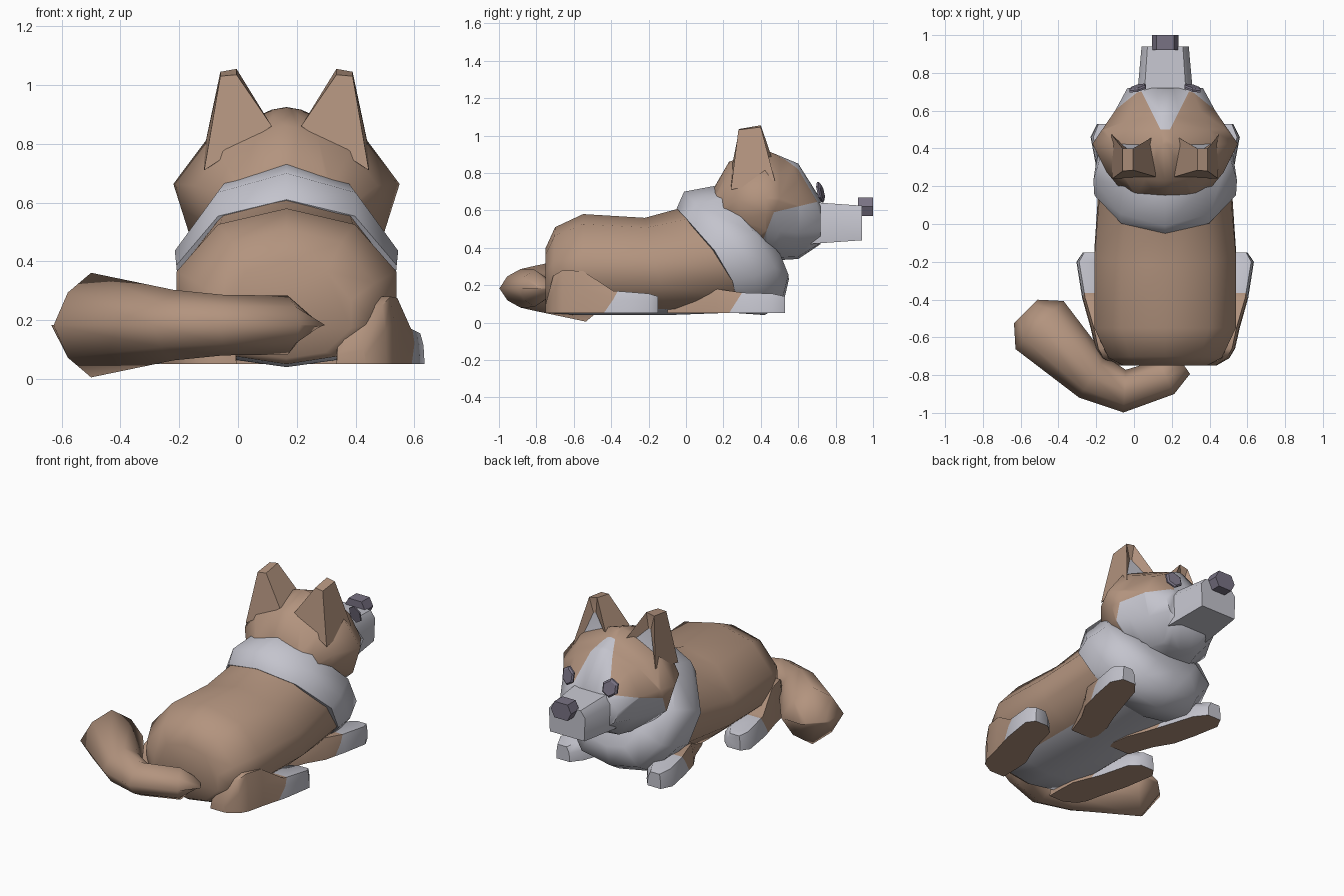
import bpy, bmesh, math
from mathutils import Vector

cube = bpy.data.objects.get("Cube")
if cube:
    bpy.data.objects.remove(cube, do_unlink=True)

CX = 0.165  # the body's middle plane; the tail swings out to one side


def material(name, rgb):
    m = bpy.data.materials.new(name)
    m.use_nodes = True
    m.diffuse_color = (*rgb, 1)
    m.node_tree.nodes["Principled BSDF"].inputs["Base Color"].default_value = (*rgb, 1)
    return m


TAN = material("tan fur", (0.45, 0.295, 0.21))
PALE = material("pale fur", (0.55, 0.55, 0.61))
DARK = material("dark nose", (0.19, 0.17, 0.23))


def loft(name, rings, mats, rule=None, cuts=(), angle=32, edit=None):
    """Skin closed rings, cut along planes, then colour faces by a rule."""
    bm = bmesh.new()
    rows = [[bm.verts.new(p) for p in ring] for ring in rings]
    n = len(rows[0])
    for a, b in zip(rows, rows[1:]):
        for i in range(n):
            j = (i + 1) % n
            bm.faces.new((a[i], a[j], b[j], b[i]))
    bm.faces.new(rows[0])
    bm.faces.new(rows[-1])
    bmesh.ops.remove_doubles(bm, verts=bm.verts, dist=0.0005)
    bmesh.ops.recalc_face_normals(bm, faces=bm.faces)
    for co, no in cuts:
        geom = bm.verts[:] + bm.edges[:] + bm.faces[:]
        bmesh.ops.bisect_plane(bm, geom=geom, plane_co=co, plane_no=no, dist=0.0005)
    bm.normal_update()
    if rule:
        for f in bm.faces:
            f.material_index = int(rule(f.calc_center_median(), f.normal))
    if edit:
        edit(bm)
    bmesh.ops.translate(bm, verts=bm.verts, vec=(CX, 0, 0))
    mesh = bpy.data.meshes.new(name)
    bm.to_mesh(mesh)
    bm.free()
    for m in mats:
        mesh.materials.append(m)
    ob = bpy.data.objects.new(name, mesh)
    bpy.context.collection.objects.link(ob)
    bpy.ops.object.select_all(action='DESELECT')
    ob.select_set(True)
    bpy.context.view_layer.objects.active = ob
    bpy.ops.object.shade_smooth_by_angle(angle=math.radians(angle))


def tilted(section, top, bottom, half):
    """Mirror a half section (u, v, forward) between a top and a bottom point."""
    def point(s, u, v, fwd):
        t = (v + 1) / 2
        return (s * u * half, bottom[0] + (top[0] - bottom[0]) * t + fwd,
                bottom[1] + (top[1] - bottom[1]) * t)
    right = [point(1, *p) for p in section]
    left = [point(-1, *p) for p in section[-2:0:-1]]
    return right + left


# Body with a pale belly
TORSO = [(0, 1, 0), (0.62, 0.8, 0), (1, 0.2, 0), (1, -0.38, 0), (0.6, -0.88, 0), (0, -1, 0)]
body = [((-0.75, 0.40), (-0.75, 0.07), 0.22), ((-0.70, 0.51), (-0.72, 0.05), 0.30),
        ((-0.55, 0.58), (-0.55, 0.04), 0.375), ((-0.22, 0.56), (-0.1, 0.04), 0.375),
        ((0.0, 0.62), (0.45, 0.06), 0.345)]
loft("body", [tilted(TORSO, *r) for r in body], [TAN, PALE],
     lambda c, n: n.z < -0.75 and c.y > -0.65, angle=58)

# Ruff around the neck and chest
RUFF = [(0, 1, 0), (0.62, 0.8, 0.02), (1, 0.2, 0.07), (0.95, -0.38, 0.07), (0.57, -0.88, 0.02), (0, -1, 0)]
ruff = [((-0.05, 0.61), (0.28, 0.05), 0.375), ((-0.01, 0.70), (0.42, 0.04), 0.38),
        ((0.15, 0.73), (0.52, 0.10), 0.34), ((0.18, 0.66), (0.55, 0.23), 0.21)]
loft("neck_ruff", [tilted(RUFF, *r) for r in ruff], [PALE], angle=58)

# Head with pale cheeks and forehead blaze
SKULL = [(0, 1, 0), (0.13, 0.97, 0), (0.7, 0.64, 0), (1, 0.12, 0),
         (0.86, -0.45, 0), (0.45, -0.95, 0), (0, -1, 0)]
head = [((0.12, 0.67), (0.17, 0.46), 0.20), ((0.23, 0.86), (0.33, 0.40), 0.31),
        ((0.42, 0.925), (0.43, 0.33), 0.385), ((0.60, 0.85), (0.60, 0.34), 0.265),
        ((0.72, 0.66), (0.72, 0.42), 0.2)]
cheek = (Vector((0, 0.47, 0.59)), Vector((0, 0.23, -0.09)))
brow = (Vector((0, 0.47, 0.59)), Vector((0, 0.06, -0.25)))
blaze = [(Vector((s * 0.05, 0.55, 0)), Vector((-s * 0.15, 0.075, 0))) for s in (1, -1)]
start = (Vector((0, 0.5, 0)), Vector((0, 1, 0)))


def inside(c, planes):
    return all((c - co).dot(no) > 0 for co, no in planes)


loft("head", [tilted(SKULL, *r) for r in head], [TAN, PALE],
     lambda c, n: inside(c, [cheek, brow]) or inside(c, blaze + [start]),
     [cheek, brow, start] + blaze, angle=62)

# Muzzle and nose
SNOUT = [(0, 1, 0), (0.75, 1, 0), (1, 0.55, 0), (0.95, -1, 0), (0, -1, 0)]
loft("muzzle", [tilted(SNOUT, (0.66, 0.645), (0.66, 0.42), 0.15),
                tilted(SNOUT, (0.94, 0.625), (0.94, 0.44), 0.125)], [PALE], angle=50)
HEX = [(0, 1, 0), (0.65, 1, 0), (1, 0, 0), (0.65, -1, 0), (0, -1, 0)]
loft("nose", [tilted(HEX, (y, 0.67), (y, 0.57), 0.07) for y in (0.92, 1.0)], [DARK])


def hollow_ear(bm):
    """Sink a pale panel into the forward side of the ear, short of the tip."""
    front = max(bm.faces, key=lambda f: f.normal.y)
    bmesh.ops.inset_individual(bm, faces=[front], thickness=0.034, depth=-0.035)
    front.material_index = 1
    for v in front.verts:
        if v.co.z > 0.95:
            v.co += Vector((0, 0.02, -0.06))


# Legs: each ring is x, y, top height and half width
def leg(name, s, rings, cut):
    out = []
    for x, y, top, w in rings:
        mid = 0.05 + (top - 0.05) * 0.6
        out.append([(s * (x + u * w), y, z) for u, z in
                    ((-1, 0.05), (1, 0.05), (0.96, mid), (0.84, top), (-0.55, top), (-0.95, mid))])
    loft(name, out, [TAN, PALE],
         lambda c, n: inside(c, [cut]) and n.z > -0.9, [cut], angle=50)


HIND = [(0.22, -0.75, 0.10, 0.05), (0.255, -0.71, 0.25, 0.085), (0.27, -0.66, 0.28, 0.10),
        (0.285, -0.55, 0.275, 0.11), (0.34, -0.39, 0.17, 0.10), (0.38, -0.20, 0.155, 0.09),
        (0.39, -0.15, 0.14, 0.045)]
FORE = [(0.13, -0.10, 0.09, 0.08), (0.17, 0.05, 0.15, 0.095), (0.225, 0.16, 0.18, 0.105),
        (0.265, 0.30, 0.16, 0.10), (0.305, 0.46, 0.155, 0.09), (0.315, 0.53, 0.14, 0.045)]
SLANT = Vector((0, 0.11, -0.07))

for side, s in (("left", 1), ("right", -1)):
    leg(side + "_hind_leg", s, HIND, (Vector((0, -0.44, 0.05)), SLANT))
    leg(side + "_front_leg", s, FORE, (Vector((0, 0.23, 0.05)), SLANT))

    # Ear
    base = [(0.28, 0.24, 0.71), (0.05, 0.25, 0.86), (0.05, 0.47, 0.85), (0.285, 0.475, 0.76)]
    tip = [(0.225, 0.28, 1.03), (0.17, 0.285, 1.035), (0.17, 0.40, 1.055), (0.225, 0.40, 1.045)]
    loft(side + "_ear", [[(s * x, y, z) for x, y, z in r] for r in (base, tip)],
         [TAN, PALE], edit=hollow_ear)

    # Eye, a thin six-sided disc turned slightly outward
    disc = [(math.cos(k * math.pi / 3), math.sin(k * math.pi / 3)) for k in range(6)]
    loft(side + "_eye", [[(s * (0.145 + 0.05 * r * a), y - 0.012 * r * (a + b), 0.697 + 0.055 * r * b)
                          for b, a in disc]
                         for r, y in ((1, 0.712), (1, 0.722), (0.8, 0.73))], [DARK])

# Bushy tail curling to the right: x, y, half width, half height, heading
TAIL = [(0.08, -0.72, 0.09, 0.01, 215), (0.005, -0.81, 0.10, 0.10, 205),
        (-0.215, -0.885, 0.113, 0.103, 177), (-0.385, -0.81, 0.13, 0.12, 147),
        (-0.665, -0.535, 0.18, 0.178, 135), (-0.738, -0.463, 0.088, 0.004, 135)]
rings = []
for x, y, w, h, heading in TAIL:
    d = math.radians(heading + 90)
    ring = []
    for k in range(8):
        a = k * math.pi / 4
        r = 0.88 if k % 2 else 1  # softened diamond section
        ring.append((x + math.cos(d) * math.cos(a) * w * r, y + math.sin(d) * math.cos(a) * w * r,
                     0.183 + math.sin(a) * h * r))
    rings.append(ring)
loft("tail", rings, [TAN], angle=72)
